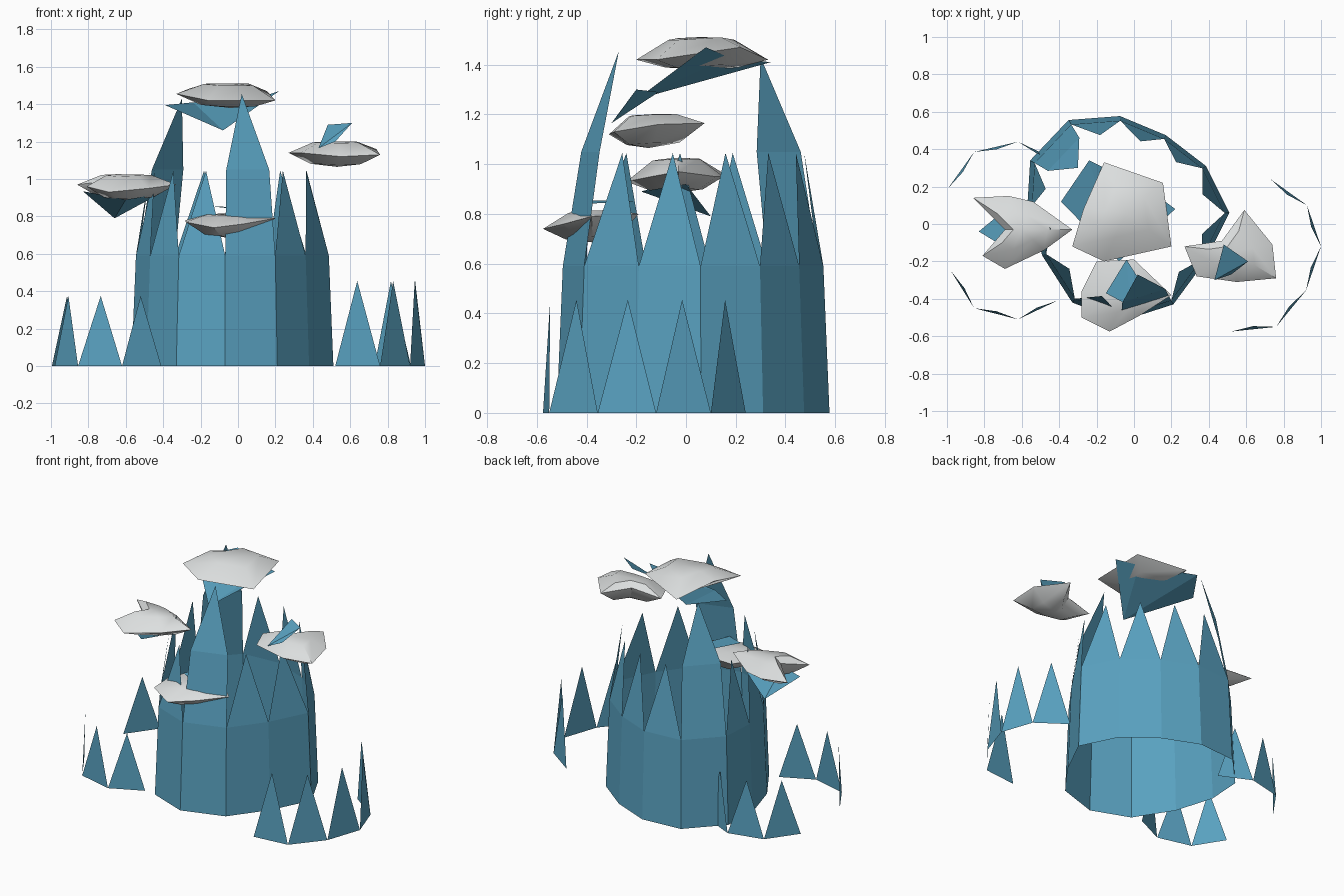
import bpy, math
from mathutils import Vector

if "Cube" in bpy.data.objects:
    bpy.data.objects.remove(bpy.data.objects["Cube"])


def material(name, rgb):
    m = bpy.data.materials.new(name)
    m.diffuse_color = (*rgb, 1)
    m.use_nodes = True
    m.node_tree.nodes["Principled BSDF"].inputs["Base Color"].default_value = m.diffuse_color
    return m


BLUE = material("leaf blue", (0.10, 0.36, 0.53))
GREY = material("pale grey", (0.72, 0.74, 0.74))


def make(name, verts, faces, mat):
    me = bpy.data.meshes.new(name)
    me.from_pydata([tuple(v) for v in verts], [], faces)
    me.materials.append(mat)
    me.update()
    ob = bpy.data.objects.new(name, me)
    bpy.context.collection.objects.link(ob)
    return ob


# Ring of tall grass blades: panels that lean inward and end in spikes
C = Vector((-0.03, 0.03))
RING = [(.51, .06), (.385, .31), (.17, .475), (-.075, .577), (-.35, .556), (-.555, .34),
        (-.57, .1), (-.49, -.17), (-.33, -.42), (-.07, -.52), (.21, -.43), (.38, -.2)]
TALL = {4: (-.30, .30, 1.43), 9: (.02, -.27, 1.455)}   # two blades have one more section


def lean(p, s, z):
    q = C + (Vector(p) - C) * s
    return (q.x, q.y, z)


verts, faces = [], []
for i, a in enumerate(RING):
    b = RING[(i + 1) % len(RING)]
    n = len(verts)
    mid = (Vector(a) + Vector(b)) / 2
    verts += [lean(a, 1, 0), lean(b, 1, 0), lean(b, .955, .59), lean(a, .955, .59)]
    faces.append((n, n + 1, n + 2, n + 3))
    if i in TALL:
        verts += [lean(b, .82, 1.05), lean(a, .82, 1.05), TALL[i]]
        faces += [(n + 3, n + 2, n + 4, n + 5), (n + 5, n + 4, n + 6)]
    else:
        verts.append(lean(mid, .83, 1.045))
        faces.append((n + 3, n + 2, n + 4))
make("tall_grass_ring", verts, faces, BLUE)


# Arcs of short grass spikes on the ground
def grass_arc(name, pts, centre, h):
    verts, faces = [], []
    for a, b in zip(pts, pts[1:]):
        n = len(verts)
        tip = (Vector(a) + Vector(b)) / 2
        tip += (Vector(centre) - tip) * .04
        verts += [(*a, 0), (*b, 0), (tip.x, tip.y, h)]
        faces.append((n, n + 1, n + 2))
    make(name, verts, faces, BLUE)


grass_arc("short_grass_back_left", [(-.995, .19), (-.855, .385), (-.62, .44), (-.41, .34)], (-.65, .08), .375)
grass_arc("short_grass_front_left", [(-.98, -.25), (-.855, -.45), (-.62, -.51), (-.41, -.41)], (-.65, -.15), .375)
grass_arc("short_grass_right", [(.73, .24), (.925, .10), (1, -.12), (.92, -.355), (.76, -.55), (.52, -.575)],
          (.58, -.15), .455)


# Flower caps: faceted lens with a rim, a raised top and a flatter underside
def cap(name, rim, centre, top, bottom):
    n = len(rim)
    c = Vector(centre)

    def inner(s, z):
        out = []
        for p in rim:
            q = c + (Vector(p[:2]) - c) * s
            out.append((q.x, q.y, z + (p[2] - z) * s * .4))
        return out
    verts = list(rim) + inner(.5, top) + inner(.55, bottom) + [(c.x, c.y, top - .01), (c.x, c.y, bottom)]
    faces = []
    for i in range(n):
        j = (i + 1) % n
        faces += [(i, j, n + j, n + i), (n + i, n + j, 3 * n),
                  (j, i, 2 * n + i, 2 * n + j), (2 * n + j, 2 * n + i, 3 * n + 1)]
    ob = make(name, verts, faces, GREY)
    bpy.context.view_layer.objects.active = ob
    ob.select_set(True)
    bpy.ops.object.shade_smooth_by_angle(angle=math.radians(40))
    ob.select_set(False)


cap("top_flower_cap", [(.20, -.12, 1.42), (.155, .22, 1.47), (-.16, .33, 1.42), (-.27, .08, 1.48),
                       (-.33, -.12, 1.455), (-.16, -.20, 1.42)], (-.04, .06), 1.52, 1.38)
cap("left_flower_cap", [(-.33, -.03, .97), (-.54, .12, .95), (-.67, .15, .95), (-.86, .14, .97), (-.69, -.03, .99),
                        (-.81, -.17, .96), (-.69, -.24, .93), (-.48, -.14, .95)], (-.60, -.03), 1.035, .885)
cap("right_flower_cap", [(.76, -.29, 1.13), (.74, -.11, 1.16), (.59, .075, 1.165), (.47, -.09, 1.17),
                         (.27, -.12, 1.14), (.335, -.28, 1.14), (.55, -.31, 1.12)], (.53, -.15), 1.21, 1.065)
cap("front_flower_cap", [(.20, -.38, .79), (.0, -.19, .80), (-.20, -.20, .79), (-.28, -.36, .78),
                         (-.28, -.50, .77), (-.13, -.575, .74), (.03, -.49, .76)], (-.05, -.37), .82, .685)


# Loose leaves around each flower
def leaf(name, pts):
    make(name, pts, [(0, i, i + 1) for i in range(1, len(pts) - 1)], BLUE)


leaf("top_flower_leaf", [(-.08, -.20, 1.26), (.22, .08, 1.47), (.10, .17, 1.43), (-.24, .34, 1.41), (-.39, .12, 1.395)])
leaf("left_flower_leaf", [(-.66, .10, .79), (-.83, -.04, .935), (-.60, -.18, .89), (-.42, 0, .92)])
leaf("right_flower_leaf", [(.43, -.30, 1.165), (.52, -.27, 1.20), (.61, -.20, 1.30), (.48, -.11, 1.29)])
leaf("front_flower_leaf", [(-.04, -.19, .85), (-.15, -.37, .855), (-.02, -.44, .84), (.03, -.30, .845)])
